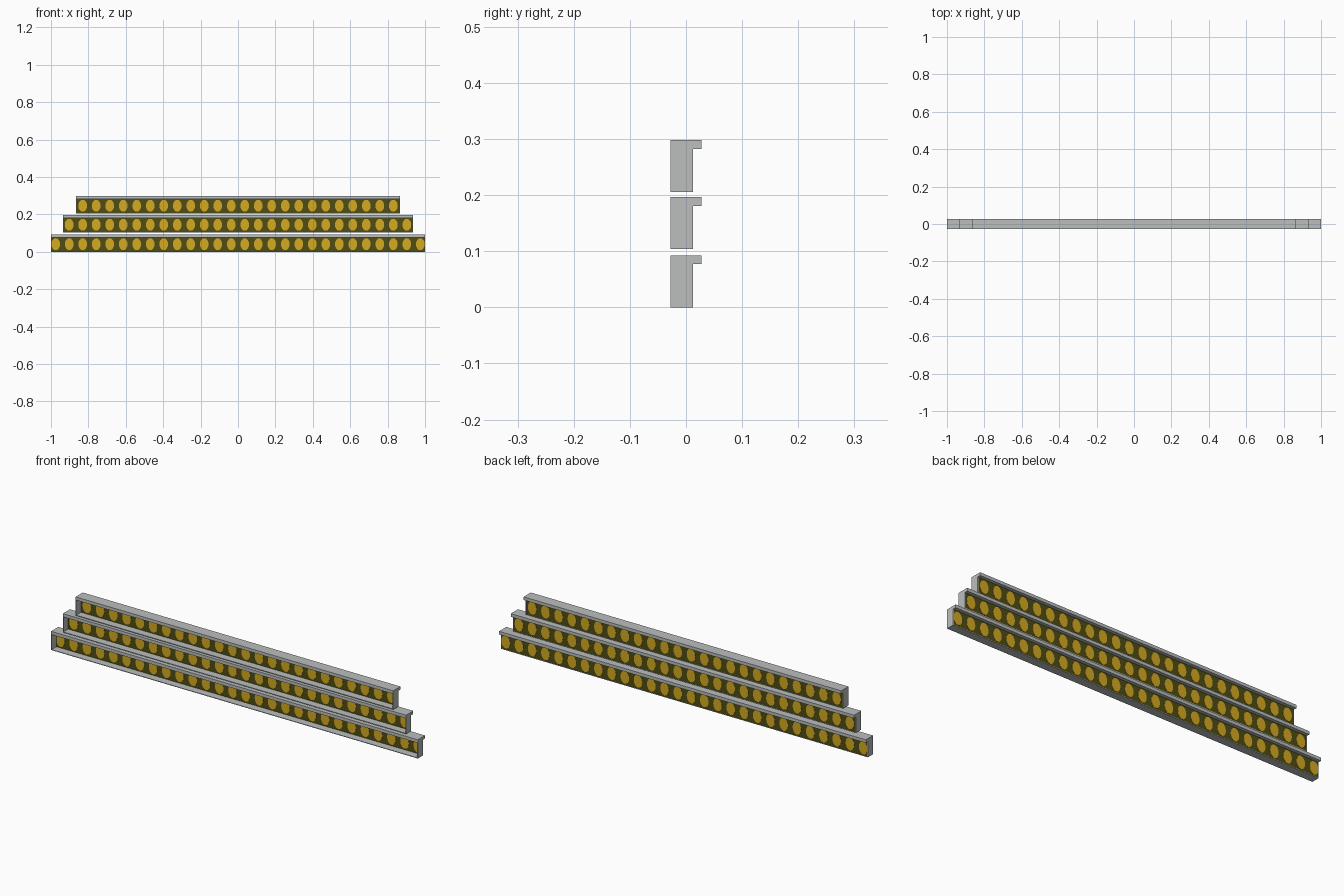
import bpy, bmesh, math
from mathutils import Matrix

if "Cube" in bpy.data.objects:
    bpy.data.objects.remove(bpy.data.objects["Cube"])


def material(name, rgb):
    m = bpy.data.materials.new(name)
    m.diffuse_color = (*rgb, 1.0)
    m.use_nodes = True
    m.node_tree.nodes["Principled BSDF"].inputs["Base Color"].default_value = m.diffuse_color
    return m


GREY = material("light grey metal", (0.50, 0.52, 0.51))
OLIVE = material("dark olive", (0.080, 0.072, 0.006))
AMBER = material("amber yellow", (0.66, 0.40, 0.016))

FRONT, BACK, LIP = -0.028, 0.0125, 0.028   # y positions of the section
HEIGHT, CAP, WALL = 0.0925, 0.0155, 0.003  # bar height, cap and sheet thickness
PITCH = 0.0722                             # spacing of the lamps


def box(bm, x0, x1, y0, y1, z0, z1):
    mat = Matrix.Translation(((x0 + x1) / 2, (y0 + y1) / 2, (z0 + z1) / 2))
    mat = mat @ Matrix.Diagonal((x1 - x0, y1 - y0, z1 - z0, 1))
    bmesh.ops.create_cube(bm, size=1, matrix=mat)


def lamp(bm, x, y0, y1, z):
    # upright oval disc, facing front and back
    mat = Matrix.Translation((x, (y0 + y1) / 2, z)) @ Matrix.Diagonal((0.0235, 1, 0.032, 1))
    mat = mat @ Matrix.Rotation(math.pi / 2, 4, 'X')
    bmesh.ops.create_cone(bm, cap_ends=True, segments=16, radius1=1, radius2=1,
                          depth=y1 - y0, matrix=mat)


def finish(bm, name, mat):
    bmesh.ops.recalc_face_normals(bm, faces=bm.faces)
    me = bpy.data.meshes.new(name)
    bm.to_mesh(me)
    bm.free()
    me.materials.append(mat)
    ob = bpy.data.objects.new(name, me)
    bpy.context.collection.objects.link(ob)


def light_bar(label, half, z, count):
    top = z + HEIGHT
    under = top - CAP

    # open-fronted tray: overhanging cap, floor and two end plates
    bm = bmesh.new()
    box(bm, -half, half, FRONT, LIP, under, top)
    box(bm, -half, half, FRONT, BACK, z, z + WALL)
    for s in (-1, 1):
        a, b = sorted((s * half, s * (half - WALL)))
        box(bm, a, b, FRONT, BACK, z + WALL, under)
    finish(bm, label + "_frame", GREY)

    # thin panel at the back of the tray
    bm = bmesh.new()
    box(bm, -half + WALL, half - WALL, BACK - 0.003, BACK - 0.001, z + WALL, under)
    finish(bm, label + "_panel", OLIVE)

    # row of oval lamps showing on both sides of the panel
    bm = bmesh.new()
    for i in range(count):
        lamp(bm, (i - (count - 1) / 2) * PITCH, BACK - 0.004, BACK, z + 0.0405)
    finish(bm, label + "_lamps", AMBER)


# three stacked bars, shorter towards the top
light_bar("lower_bar", 1.0, 0.0, 28)
light_bar("middle_bar", 0.936, 0.104, 26)
light_bar("upper_bar", 0.866, 0.2055, 24)
